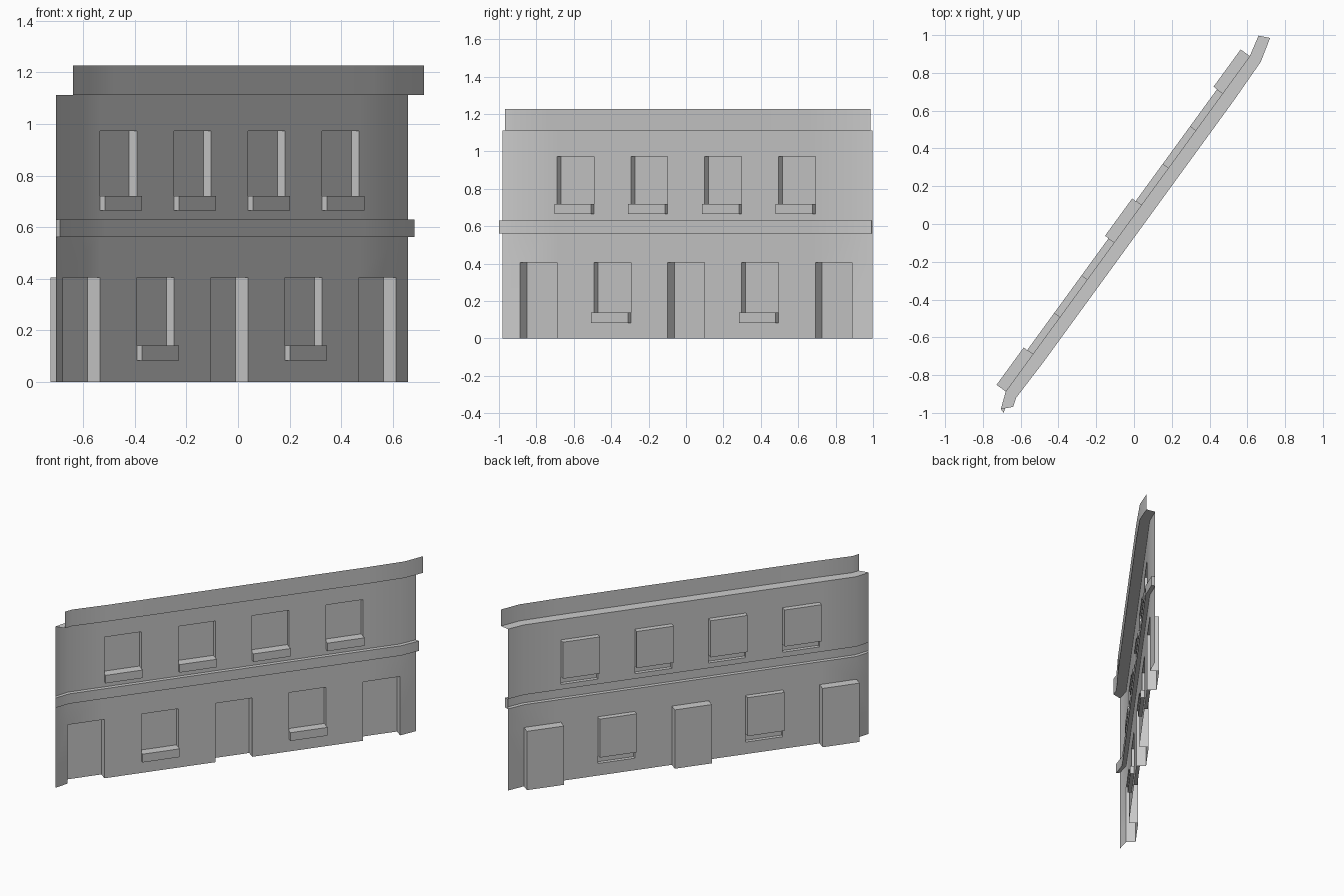
import bpy, bmesh, math
from mathutils import Vector

if "Cube" in bpy.data.objects:
    bpy.data.objects.remove(bpy.data.objects["Cube"])

# Plan: nine straight bays with a short bent return at each end
ANG = math.radians(53.95)
D = Vector((math.cos(ANG), math.sin(ANG), 0))
N = Vector((math.sin(ANG), -math.cos(ANG), 0))
MID, BAY = Vector((-0.033, 0.001, 0)), 0.244
PLAN = ([Vector((-0.705, -0.98, 0))]
        + [MID + D * BAY * (k - 4.5) for k in range(10)]
        + [Vector((0.659, 0.997, 0))])
LAST = len(PLAN) - 1


def directions(first, second, penult, last):
    """Offset direction at every plan point, with special ones at the bends."""
    dirs = [N.copy() for _ in PLAN]
    for i, v in ((0, first), (1, second), (LAST - 1, penult), (LAST, last)):
        if v:
            dirs[i] = Vector((v[0], v[1], 0))
    return dirs


BAND_DIRS = directions((0.55, -0.74), None, None, (0.95, -0.2))
CORNICE_DIRS = directions((0.93, 0.17), (0.8, -0.46), (0.83, -0.43), (0.88, -0.17))
FLAT = directions(None, None, None, None)


class Part:
    def __init__(self, name):
        self.name, self.bm = name, bmesh.new()

    def poly(self, pts):
        self.bm.faces.new([self.bm.verts.new(p) for p in pts])

    def sweep(self, profile, i0, i1, dirs=FLAT, cap=None):
        """Sweep a (z, offset) profile along the plan; cap is the end outline."""
        def at(i, p):
            return PLAN[i] + dirs[i] * p[1] + Vector((0, 0, p[0]))
        for i in range(i0, i1):
            for a, b in zip(profile, profile[1:]):
                self.poly([at(i, a), at(i + 1, a), at(i + 1, b), at(i, b)])
        if cap:
            self.poly([at(i0, p) for p in cap])
            self.poly([at(i1, p) for p in reversed(cap)])

    def finish(self):
        bmesh.ops.remove_doubles(self.bm, verts=self.bm.verts, dist=1e-5)
        me = bpy.data.meshes.new(self.name)
        self.bm.to_mesh(me)
        self.bm.free()
        ob = bpy.data.objects.new(self.name, me)
        bpy.context.collection.objects.link(ob)
        bpy.ops.object.select_all(action='DESELECT')
        ob.select_set(True)
        bpy.context.view_layer.objects.active = ob
        bpy.ops.object.shade_smooth_by_angle(angle=math.radians(30))


def box_profile(z0, z1, off):
    return [(z0, 0), (z0, off), (z1, off), (z1, 0)]


DOORS, LOW, HIGH = (1, 5, 9), (3, 7), (2, 4, 6, 8)
Z = [0, 0.083, 0.14, 0.405, 0.562, 0.63, 0.665, 0.72, 0.972, 1.112]

# Wall sheet with openings left out
wall = Part("facade_wall")
for col in range(LAST):
    for r, (za, zb) in enumerate(zip(Z, Z[1:])):
        hole = (r == 4 or (col in DOORS and r < 3)
                or (col in LOW and r in (1, 2)) or (col in HIGH and r in (6, 7))
                or (col in HIGH and r == 6))
        # upper sill sits at row 6, upper window at row 7
        if not hole:
            wall.sweep([(za, 0), (zb, 0)], col, col + 1)
wall.finish()

# Recessed doors, open at the bottom
for n, c in enumerate(DOORS):
    door = Part(f"door_{n + 1}")
    prof = box_profile(0, Z[3], -0.06)
    door.sweep(prof[1:], c, c + 1, cap=prof)
    door.finish()

# Recessed windows with projecting sills
for label, cols, zs in (("lower", LOW, Z[1:4]), ("upper", HIGH, Z[6:9])):
    for n, c in enumerate(cols):
        win = Part(f"{label}_window_{n + 1}")
        prof = box_profile(zs[1], zs[2], -0.037)
        win.sweep(prof, c, c + 1, cap=prof)
        win.finish()
        sill = Part(f"{label}_sill_{n + 1}")
        prof = box_profile(zs[0], zs[1], 0.025)
        sill.sweep(prof, c, c + 1, cap=prof)
        sill.finish()

# Band between the storeys
band = Part("storey_band")
prof = box_profile(Z[4], Z[5], 0.027)
band.sweep(prof, 0, LAST, BAND_DIRS, cap=prof)
band.finish()

# Cornice: ledge outward, then an upright parapet sheet
cornice = Part("cornice")
cornice.sweep([(Z[9], 0), (Z[9], 0.07), (1.226, 0.07)], 0, LAST, CORNICE_DIRS)
cornice.finish()
